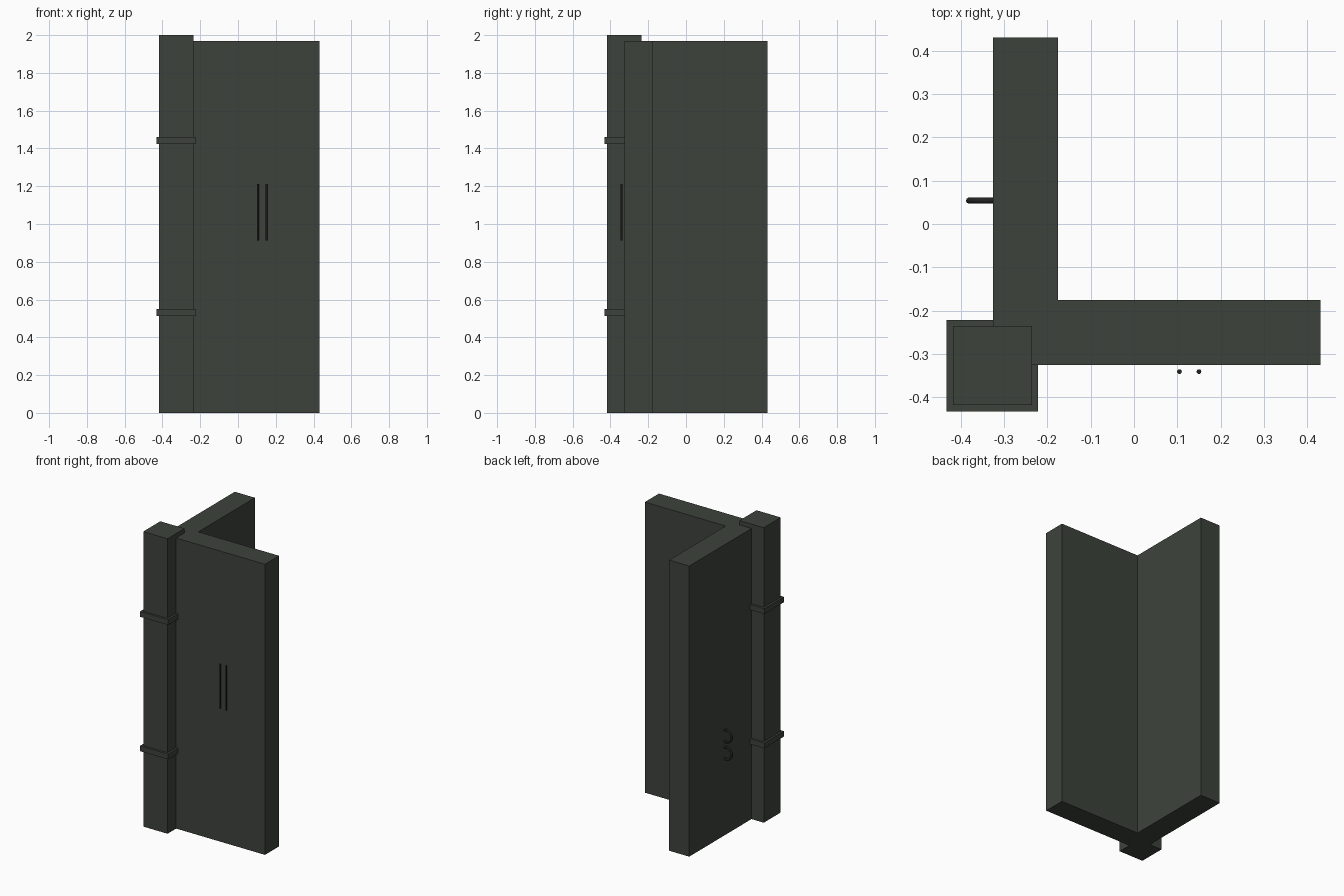
import bpy
import bmesh
import math

if "Cube" in bpy.data.objects:
    bpy.data.objects.remove(bpy.data.objects["Cube"])


def material(name, rgb):
    m = bpy.data.materials.new(name)
    m.diffuse_color = (*rgb, 1.0)
    m.use_nodes = True
    m.node_tree.nodes["Principled BSDF"].inputs["Base Color"].default_value = m.diffuse_color
    return m


PAINT = material("dark grey green", (0.046, 0.055, 0.044))
METAL = material("near black metal", (0.015, 0.017, 0.015))


def prism(name, outline, z0, z1, mat):
    """Extrude a flat outline (counter-clockwise) from z0 to z1."""
    bm = bmesh.new()
    face = bm.faces.new([bm.verts.new((x, y, z0)) for x, y in outline])
    top = bmesh.ops.extrude_face_region(bm, geom=[face])
    verts = [v for v in top["geom"] if isinstance(v, bmesh.types.BMVert)]
    bmesh.ops.translate(bm, verts=verts, vec=(0, 0, z1 - z0))
    bmesh.ops.recalc_face_normals(bm, faces=bm.faces)
    mesh = bpy.data.meshes.new(name)
    bm.to_mesh(mesh)
    bm.free()
    mesh.materials.append(mat)
    obj = bpy.data.objects.new(name, mesh)
    bpy.context.collection.objects.link(obj)
    return obj


def square(centre, half):
    a, b = centre - half, centre + half
    return [(a, a), (b, a), (b, b), (a, b)]


# L-shaped corner wall
LO, IN, HI = -0.326, -0.175, 0.431
prism("corner_wall",
      [(LO, LO), (HI, LO), (HI, IN), (IN, IN), (IN, HI), (LO, HI)],
      0.0, 1.97, PAINT)

# Square post on the outer corner, with two bands around it
POST = -0.327
prism("corner_post", square(POST, 0.091), 0.0, 2.0, PAINT)
for name, z in (("lower_band", 0.531), ("upper_band", 1.442)):
    prism(name, square(POST, 0.1055), z - 0.018, z + 0.018, PAINT)

# Pair of thin vertical rods on the front wall
for name, x in (("left_rod", 0.105), ("right_rod", 0.15)):
    bpy.ops.mesh.primitive_cylinder_add(vertices=12, radius=0.0055, depth=0.30,
                                        location=(x, -0.341, 1.062))
    rod = bpy.context.object
    rod.name = name
    rod.data.materials.append(METAL)
    bpy.ops.object.shade_smooth_by_angle(angle=math.radians(40))

# Two rings standing half out of the left wall
for name, z in (("lower_ring", 0.56), ("upper_ring", 0.677)):
    bpy.ops.mesh.primitive_torus_add(major_segments=32, minor_segments=10,
                                     major_radius=0.041, minor_radius=0.007,
                                     location=(-0.34, 0.054, z),
                                     rotation=(math.pi / 2, 0, 0))
    ring = bpy.context.object
    ring.name = name
    ring.data.materials.append(METAL)
    bpy.ops.object.shade_smooth_by_angle(angle=math.radians(40))
